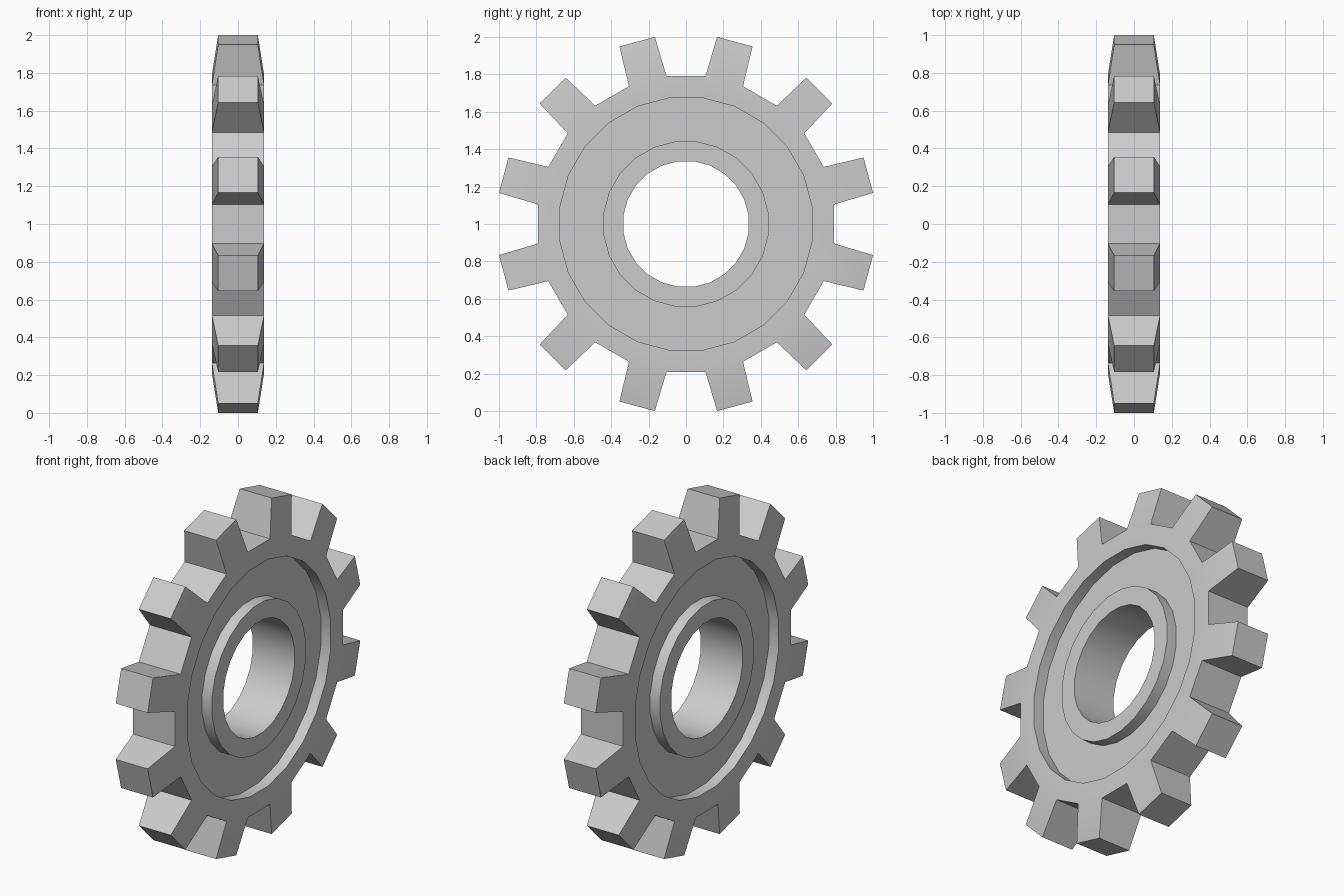
import bpy, bmesh
from math import sin, cos, radians, pi

if "Cube" in bpy.data.objects:
    bpy.data.objects.remove(bpy.data.objects["Cube"])

N = 24                       # segments; every second one carries a tooth
HALF = 0.138                 # half thickness of the body
FLOOR = 0.073                # half thickness inside the groove
R_BORE, R_HUB, R_RIM, R_ROOT = 0.338, 0.445, 0.68, 0.797
R_TIP, TIP_X, TIP_ANGLE = 1.0137, 0.105, radians(5.55)


def point(x, r, a):
    # angle measured from straight up, wheel axis along x
    return (x, r * sin(a), 1 + r * cos(a))


# half cross-section from bore to root, mirrored into a closed loop
half = [(HALF, R_BORE), (HALF, R_HUB), (FLOOR, R_HUB),
        (FLOOR, R_RIM), (HALF, R_RIM), (HALF, R_ROOT)]
profile = half + [(-x, r) for x, r in reversed(half)]
outer = len(half) - 1        # index of the outer wall in the profile

bm = bmesh.new()
rings = [[bm.verts.new(point(x, r, 2 * pi * (i + 0.5) / N)) for x, r in profile]
         for i in range(N)]

for i in range(N):
    a, b = rings[i], rings[(i + 1) % N]
    for j in range(len(profile)):
        k = (j + 1) % len(profile)
        if j == outer and i % 2 == 0:
            # tapered tooth growing from this outer wall segment
            mid = 2 * pi * (i + 1) / N
            base = [a[j], a[k], b[k], b[j]]
            tip = [bm.verts.new(point(x, R_TIP, mid + s * TIP_ANGLE))
                   for x, s in ((TIP_X, -1), (-TIP_X, -1), (-TIP_X, 1), (TIP_X, 1))]
            for m in range(4):
                n = (m + 1) % 4
                bm.faces.new((base[m], base[n], tip[n], tip[m]))
            bm.faces.new(tip)
        else:
            bm.faces.new((a[j], a[k], b[k], b[j]))

bmesh.ops.recalc_face_normals(bm, faces=bm.faces)
mesh = bpy.data.meshes.new("gear_wheel")
bm.to_mesh(mesh)
bm.free()
gear = bpy.data.objects.new("gear_wheel", mesh)
bpy.context.collection.objects.link(gear)

# smooth bore and groove walls, crisp edges elsewhere
bpy.context.view_layer.objects.active = gear
gear.select_set(True)
bpy.ops.object.shade_smooth_by_angle(angle=radians(30))
